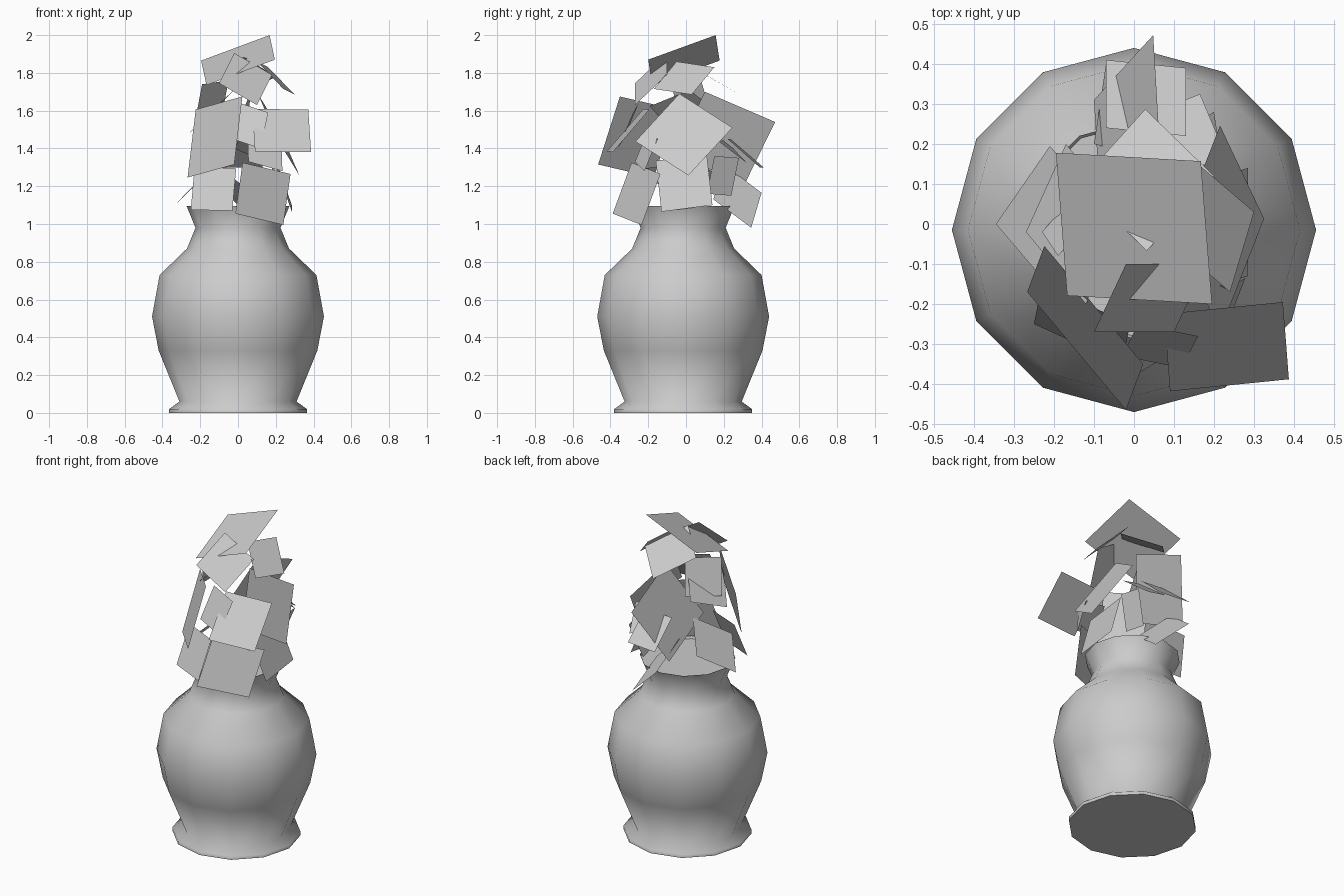
import bpy, bmesh
from math import cos, sin, pi, radians
from mathutils import Vector

if "Cube" in bpy.data.objects:
    bpy.data.objects.remove(bpy.data.objects["Cube"])

CY = -0.015   # vase axis offset
SIDES = 12


def lathe(name, profile, cap):
    """12-sided lathe with one ring (by index) capped by a flat face."""
    bm = bmesh.new()
    rings = [[bm.verts.new((r * cos(2 * pi * i / SIDES), CY + r * sin(2 * pi * i / SIDES), z))
              for i in range(SIDES)] for r, z in profile]
    for a, b in zip(rings, rings[1:]):
        for i in range(SIDES):
            j = (i + 1) % SIDES
            bm.faces.new((a[i], a[j], b[j], b[i]))
    bm.faces.new(rings[cap][::-1] if cap == 0 and len(rings) > 1 else rings[cap])
    mesh = bpy.data.meshes.new(name)
    bm.to_mesh(mesh)
    bm.free()
    ob = bpy.data.objects.new(name, mesh)
    bpy.context.collection.objects.link(ob)
    return ob


# Vase with closed base, and the soil filling its mouth
vase = lathe("vase", [(0.365, 0), (0.365, 0.02), (0.31, 0.06), (0.42, 0.33), (0.455, 0.51),
                      (0.415, 0.73), (0.27, 0.87), (0.225, 0.98), (0.272, 1.095)], 0)
lathe("soil", [(0.265, 1.08)], 0)
bpy.context.view_layer.objects.active = vase
vase.select_set(True)
bpy.ops.object.shade_smooth_by_angle(angle=radians(85))


def leaf(name, a, b, c):
    """Flat four-sided card from three consecutive corners."""
    a, b, c = Vector(a), Vector(b), Vector(c)
    pts = [a, b, c, a + c - b]
    if (b - a).cross(c - b).dot((a + c) / 2 - Vector((0, 0, 1.3))) < 0:
        pts.reverse()
    m = bpy.data.meshes.new(name)
    m.from_pydata(pts, [], [(0, 1, 2, 3)])
    bpy.context.collection.objects.link(bpy.data.objects.new(name, m))


# Top leaves
leaf("leaf_crown", (-.195, .178, 1.865), (.167, .157, 2.0), (.195, -.2, 1.87))
leaf("leaf_top_back", (-.14, .1, 1.79), (.028, .287, 1.685), (.2, .12, 1.78))
leaf("leaf_top_right", (.1, -.05, 1.86), (.16, .15, 1.83), (.3, .03, 1.685))
leaf("leaf_top_front", (-.02, -.1, 1.905), (.18, -.1, 1.79), (.1, -.27, 1.63))

# Front leaves
leaf("leaf_front_left", (-.224, -.055, 1.606), (-.267, -.17, 1.246), (-.02, -.465, 1.315))
leaf("leaf_front_low_left", (-.23, -.15, 1.30), (-.25, -.25, 1.075), (-.03, -.35, 1.07))
leaf("leaf_front_low_right", (.024, -.288, 1.325), (.278, -.135, 1.265), (.24, -.235, .995))
leaf("leaf_front_right", (.372, -.195, 1.605), (.387, -.388, 1.38), (.09, -.418, 1.385))
leaf("leaf_front_middle", (.01, -.25, 1.64), (.16, -.28, 1.59), (.12, -.36, 1.40))
leaf("leaf_front_inner", (.05, -.2, 1.5), (.23, -.15, 1.45), (.235, -.22, 1.28))

# Right leaves
leaf("leaf_right_large", (.105, -.035, 1.69), (.215, .246, 1.51), (.325, .013, 1.257))
leaf("leaf_right_low", (.19, .11, 1.37), (.285, .14, 1.10), (.285, -.13, 1.065))
leaf("leaf_right_small", (.22, .15, 1.36), (.2, .28, 1.35), (.13, .24, 1.15))

# Back leaves
leaf("leaf_back_large", (.07, .1, 1.7), (.048, .472, 1.54), (-.1, .31, 1.21))
leaf("leaf_back_low", (-.07, .4, 1.165), (.13, .345, .98), (.1, .145, 1.13))
leaf("leaf_back_middle", (-.07, .41, 1.3), (.13, .39, 1.3), (.13, .22, 1.45))
leaf("leaf_back_right", (.23, .17, 1.44), (.165, .325, 1.32), (-.02, .25, 1.4))

# Left leaves
leaf("leaf_left_low", (-.2, -.17, 1.23), (-.345, 0, 1.09), (-.21, .195, 1.23))
leaf("leaf_left_middle", (-.12, -.2, 1.62), (-.27, -.02, 1.47), (-.17, .2, 1.56))
leaf("leaf_left_high", (-.19, -.08, 1.74), (-.05, .08, 1.76), (-.09, .14, 1.55))
